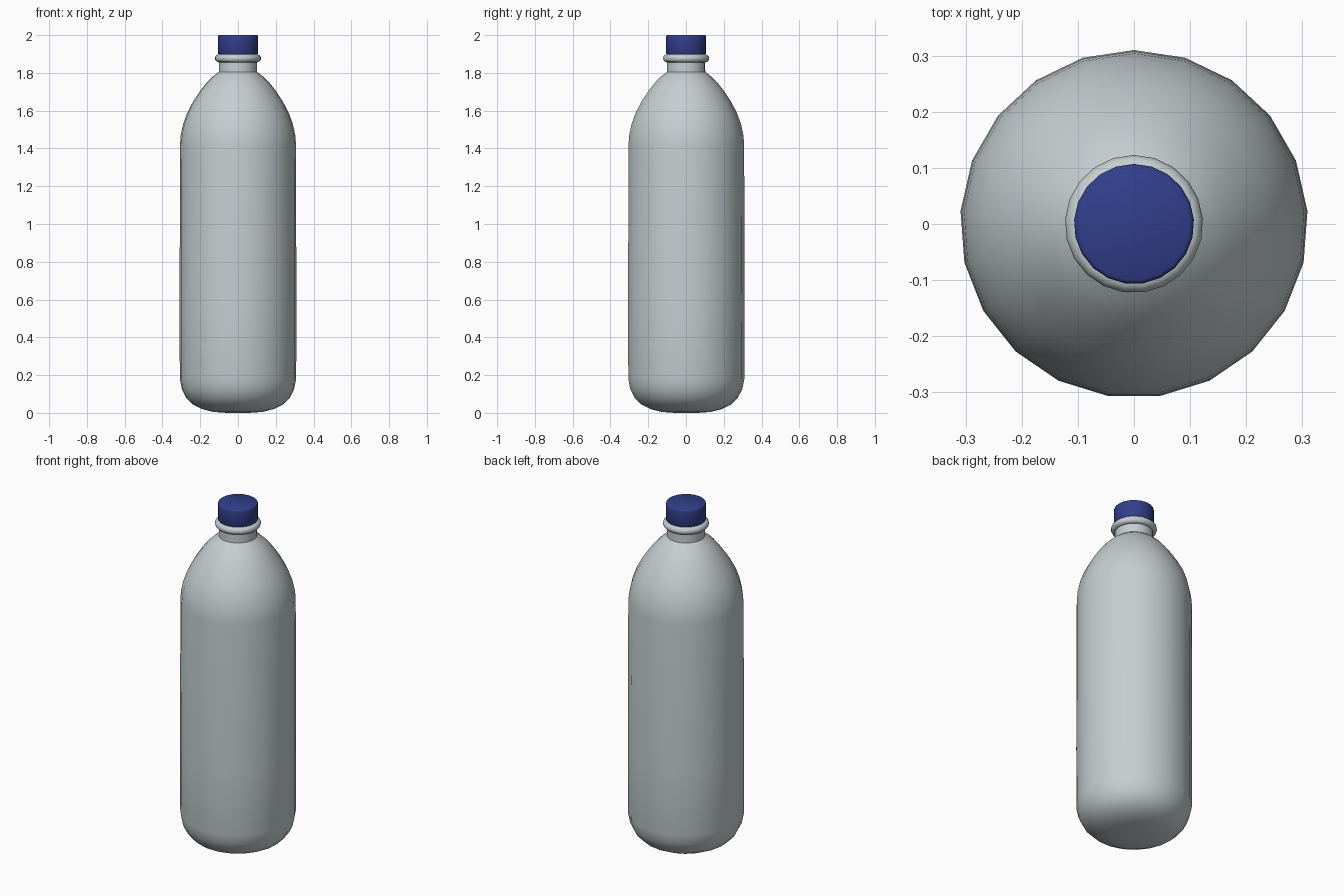
import bpy, bmesh, math

if "Cube" in bpy.data.objects:
    bpy.data.objects.remove(bpy.data.objects["Cube"])

SIDES = 21


def material(name, rgb):
    m = bpy.data.materials.new(name)
    m.diffuse_color = (*rgb, 1)
    m.use_nodes = True
    m.node_tree.nodes["Principled BSDF"].inputs["Base Color"].default_value = m.diffuse_color
    return m


def lathe(name, profile, mat, closed=False, angle=40):
    """Spin an (r, z) profile around z; open profiles get end caps."""
    bm = bmesh.new()
    rings = []
    for r, z in profile:
        ring = []
        for i in range(SIDES):
            a = math.pi / 2 + math.tau * i / SIDES
            ring.append(bm.verts.new((r * math.cos(a), r * math.sin(a), z)))
        rings.append(ring)
    pairs = list(zip(rings, rings[1:]))
    if closed:
        pairs.append((rings[-1], rings[0]))
    for lo, hi in pairs:
        for i in range(SIDES):
            j = (i + 1) % SIDES
            bm.faces.new((lo[i], lo[j], hi[j], hi[i]))
    if not closed:
        bm.faces.new(rings[0][::-1])
        bm.faces.new(rings[-1])
    bmesh.ops.recalc_face_normals(bm, faces=bm.faces)
    me = bpy.data.meshes.new(name)
    bm.to_mesh(me)
    bm.free()
    me.materials.append(mat)
    ob = bpy.data.objects.new(name, me)
    bpy.context.collection.objects.link(ob)
    bpy.ops.object.select_all(action='DESELECT')
    ob.select_set(True)
    bpy.context.view_layer.objects.active = ob
    bpy.ops.object.shade_smooth_by_angle(angle=math.radians(angle))
    return ob


plastic = material("pale grey plastic", (0.56, 0.62, 0.63))
blue = material("blue cap", (0.03, 0.05, 0.26))

# Body: rounded base, straight wall, domed shoulder, neck
lathe("bottle_body", [
    (0.06, 0.0), (0.13, 0.005), (0.19, 0.02), (0.24, 0.045), (0.275, 0.08),
    (0.298, 0.125), (0.309, 0.18), (0.31, 0.55), (0.308, 1.42),
    (0.304, 1.47), (0.291, 1.53), (0.269, 1.59), (0.237, 1.65),
    (0.197, 1.71), (0.165, 1.75), (0.135, 1.78), (0.102, 1.805),
    (0.101, 1.91)], plastic)

# Collar ring under the cap
lathe("neck_ring", [
    (0.102 + 0.021 * math.cos(t * math.tau / 12),
     1.877 + 0.021 * math.sin(t * math.tau / 12)) for t in range(12)],
    plastic, closed=True)

# Screw cap with a small rounded top edge
lathe("screw_cap", [
    (0.105, 1.9), (0.107, 1.904), (0.107, 1.99), (0.105, 1.997),
    (0.1, 2.0)], blue, angle=60)
